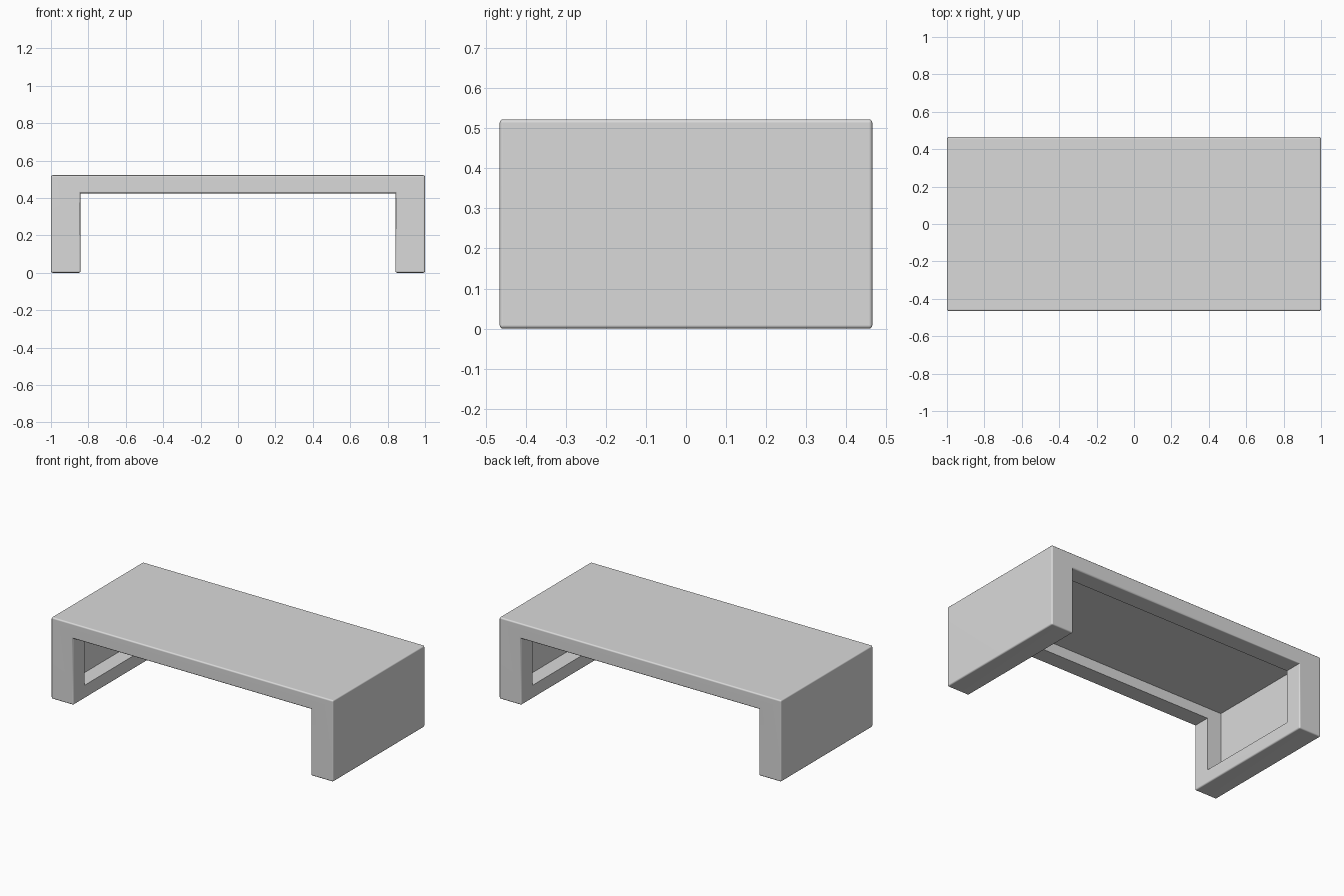
import bpy
import bmesh
import math

# Remove the default cube
cube = bpy.data.objects.get("Cube")
if cube:
    bpy.data.objects.remove(cube, do_unlink=True)

LENGTH, DEPTH, HEIGHT = 2.0, 0.93, 0.522
LEG, TOP = 0.158, 0.097      # frame thickness of legs and top
SIDE, LID = 0.058, 0.03      # panel thickness inside the legs and the top
RIM, FOOT = 0.113, 0.085     # rim width at front and back, and along the floor


def box(name, half_x, half_y, z_low, z_high):
    bpy.ops.mesh.primitive_cube_add(size=1, location=(0, 0, (z_low + z_high) / 2))
    obj = bpy.context.object
    obj.name = name
    obj.scale = (2 * half_x, 2 * half_y, z_high - z_low)
    bpy.ops.object.transform_apply(location=True, rotation=False, scale=True)
    return obj


def carve(target, cutter):
    cutter.hide_render = True
    mod = target.modifiers.new("carve", 'BOOLEAN')
    mod.operation = 'DIFFERENCE'
    mod.solver = 'EXACT'
    mod.object = cutter
    bpy.context.view_layer.objects.active = target
    bpy.ops.object.modifier_apply(modifier=mod.name)
    bpy.data.objects.remove(cutter, do_unlink=True)


# Bridge-shaped table body
table = box("table_body", LENGTH / 2, DEPTH / 2, 0, HEIGHT)

# Open space between the two slab legs
carve(table, box("leg_opening", LENGTH / 2 - LEG, DEPTH, -1, HEIGHT - TOP))

# Soft outward edges; inward corners stay crisp
bm = bmesh.new()
bm.from_mesh(table.data)
corners = [e for e in bm.edges if e.calc_face_angle_signed(0) > 0.5]
bmesh.ops.bevel(bm, geom=corners, offset=0.009, segments=3, profile=0.5, affect='EDGES')
bm.to_mesh(table.data)
bm.free()

# Sunken panels inside the legs and under the top, leaving a raised rim
carve(table, box("inner_recess", LENGTH / 2 - SIDE, DEPTH / 2 - RIM, FOOT, HEIGHT - LID))

# Smooth shading on the rounded edges only
bpy.ops.object.select_all(action='DESELECT')
table.select_set(True)
bpy.context.view_layer.objects.active = table
bpy.ops.object.shade_smooth_by_angle(angle=math.radians(50))
table.modifiers.new("even_shading", 'WEIGHTED_NORMAL').keep_sharp = True

# Plain grey finish
grey = bpy.data.materials.new("plain grey")
grey.use_nodes = True
colour = (0.7, 0.7, 0.7, 1)
grey.diffuse_color = colour
grey.node_tree.nodes["Principled BSDF"].inputs["Base Color"].default_value = colour
table.data.materials.clear()
table.data.materials.append(grey)
